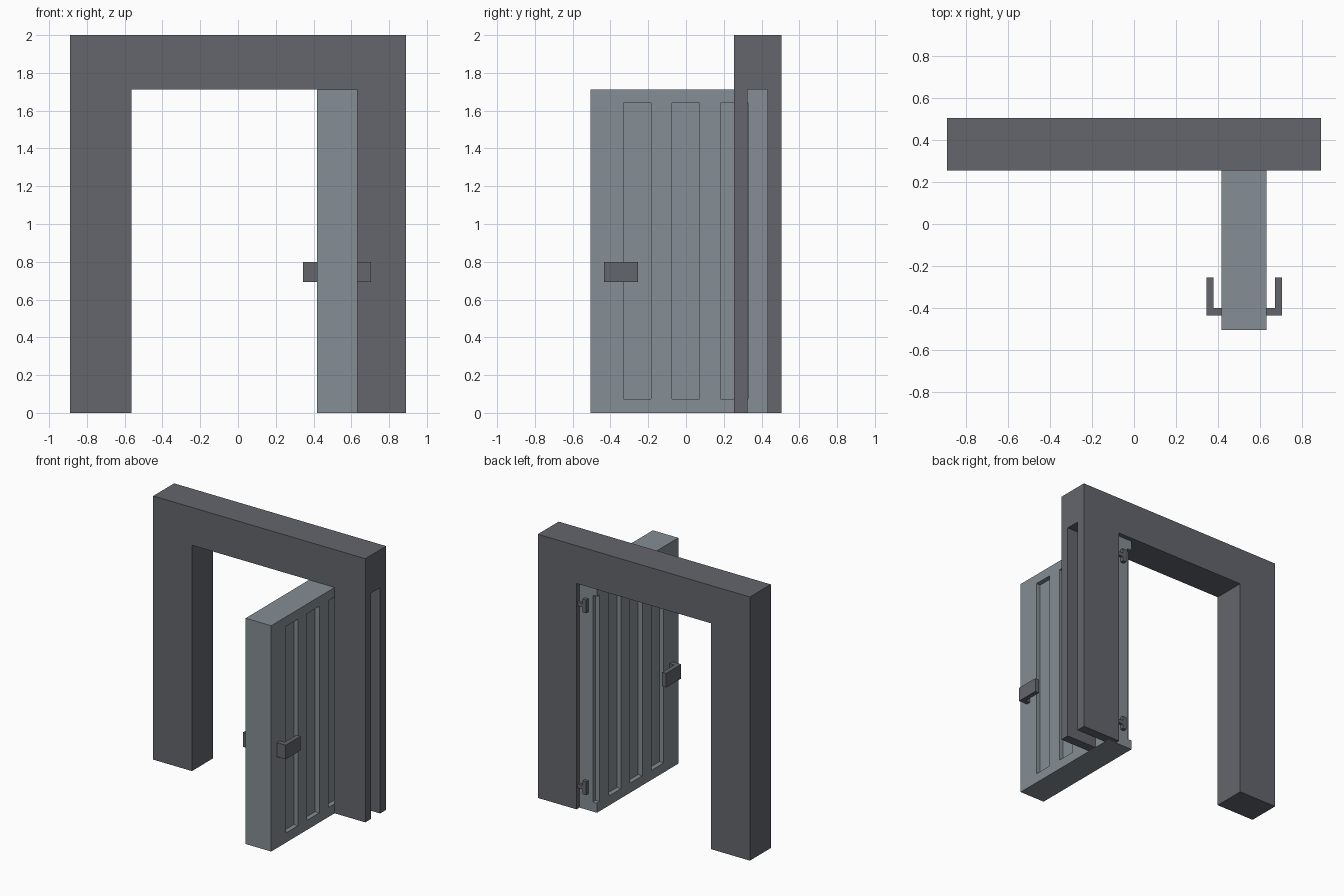
import bpy, bmesh

if "Cube" in bpy.data.objects:
    bpy.data.objects.remove(bpy.data.objects["Cube"])


def material(name, rgb):
    m = bpy.data.materials.new(name)
    m.diffuse_color = (*rgb, 1)
    m.use_nodes = True
    m.node_tree.nodes["Principled BSDF"].inputs["Base Color"].default_value = m.diffuse_color
    return m


DARK = material("dark grey", (0.125, 0.133, 0.152))
LIGHT = material("blue grey", (0.235, 0.270, 0.297))


def prism(bm, points, axis, lo, hi):
    """Extrude a 2D outline along an axis (0=x, 1=y, 2=z)."""
    def place(p, d):
        c = list(p)
        c.insert(axis, d)
        return c
    base = bm.faces.new([bm.verts.new(place(p, lo)) for p in points])
    ext = bmesh.ops.extrude_face_region(bm, geom=[base], use_keep_orig=True)
    for v in ext["geom"]:
        if isinstance(v, bmesh.types.BMVert):
            v.co[axis] = hi


def box(bm, x, y, z):
    prism(bm, [(x[0], y[0]), (x[1], y[0]), (x[1], y[1]), (x[0], y[1])], 2, *z)


def finish(name, bm, mat):
    bmesh.ops.recalc_face_normals(bm, faces=bm.faces)
    me = bpy.data.meshes.new(name)
    bm.to_mesh(me)
    bm.free()
    me.materials.append(mat)
    ob = bpy.data.objects.new(name, me)
    bpy.context.collection.objects.link(ob)
    return ob


W, IN, TOP = 0.89, 0.565, 1.713          # frame half width, opening half width, opening height
Y0, Y1 = 0.255, 0.505                    # frame depth
DX0, DX1, DY1 = 0.418, 0.632, 0.47       # door thickness and hinge end

# Frame: left post and lintel as one outline
bm = bmesh.new()
prism(bm, [(-W, 0), (-IN, 0), (-IN, TOP), (W, TOP), (W, 2), (-W, 2)], 1, Y0, Y1)
finish("frame_post_and_lintel", bm, DARK)

# Right post: two strips either side of the slot, back one wrapping the door end
bm = bmesh.new()
box(bm, (DX1, W), (Y0, 0.325), (0, TOP))
prism(bm, [(IN, Y1), (W, Y1), (W, 0.432), (DX1, 0.432), (DX1, DY1), (IN, DY1)], 2, 0, TOP)
finish("slotted_post", bm, DARK)

# Door slab with vertical recesses on both faces
bm = bmesh.new()
box(bm, (DX0, DX1), (-Y1, DY1), (0, TOP))
door = finish("door", bm, LIGHT)
bm = bmesh.new()
DEPTH = 0.035
for i in range(4):
    y = -0.257 + 0.256 * i
    for x in (DX0, DX1):
        box(bm, (x - DEPTH, x + DEPTH), (y - 0.073, y + 0.073), (0.073, 1.64))
cutter = finish("recess_cutter", bm, LIGHT)
cutter.hide_render = True
mod = door.modifiers.new("recesses", "BOOLEAN")
mod.operation, mod.solver, mod.object = "DIFFERENCE", "EXACT", cutter
bpy.context.view_layer.objects.active = door
bpy.ops.object.modifier_apply(modifier=mod.name)
bpy.data.objects.remove(cutter)

# Handles: an L-shaped grip mirrored to both door faces
MID = (DX0 + DX1) / 2
for name, s in (("handle_left", -1), ("handle_right", 1)):
    bm = bmesh.new()
    outline = [(0.107, -0.435), (0.18, -0.435), (0.18, -0.255),
               (0.146, -0.255), (0.146, -0.40), (0.107, -0.40)]
    prism(bm, [(MID + s * a, b) for a, b in outline], 2, 0.692, 0.80)
    finish(name, bm, DARK)

# Hinges: small barrel on the door end with an arm to the post
for name, z in (("hinge_lower", 0.175), ("hinge_upper", 1.555)):
    bm = bmesh.new()
    box(bm, (0.49, 0.52), (DY1, 0.498), (z - 0.05, z + 0.05))
    box(bm, (0.52, IN), (DY1 + 0.005, 0.495), (z - 0.015, z + 0.015))
    finish(name, bm, DARK)
